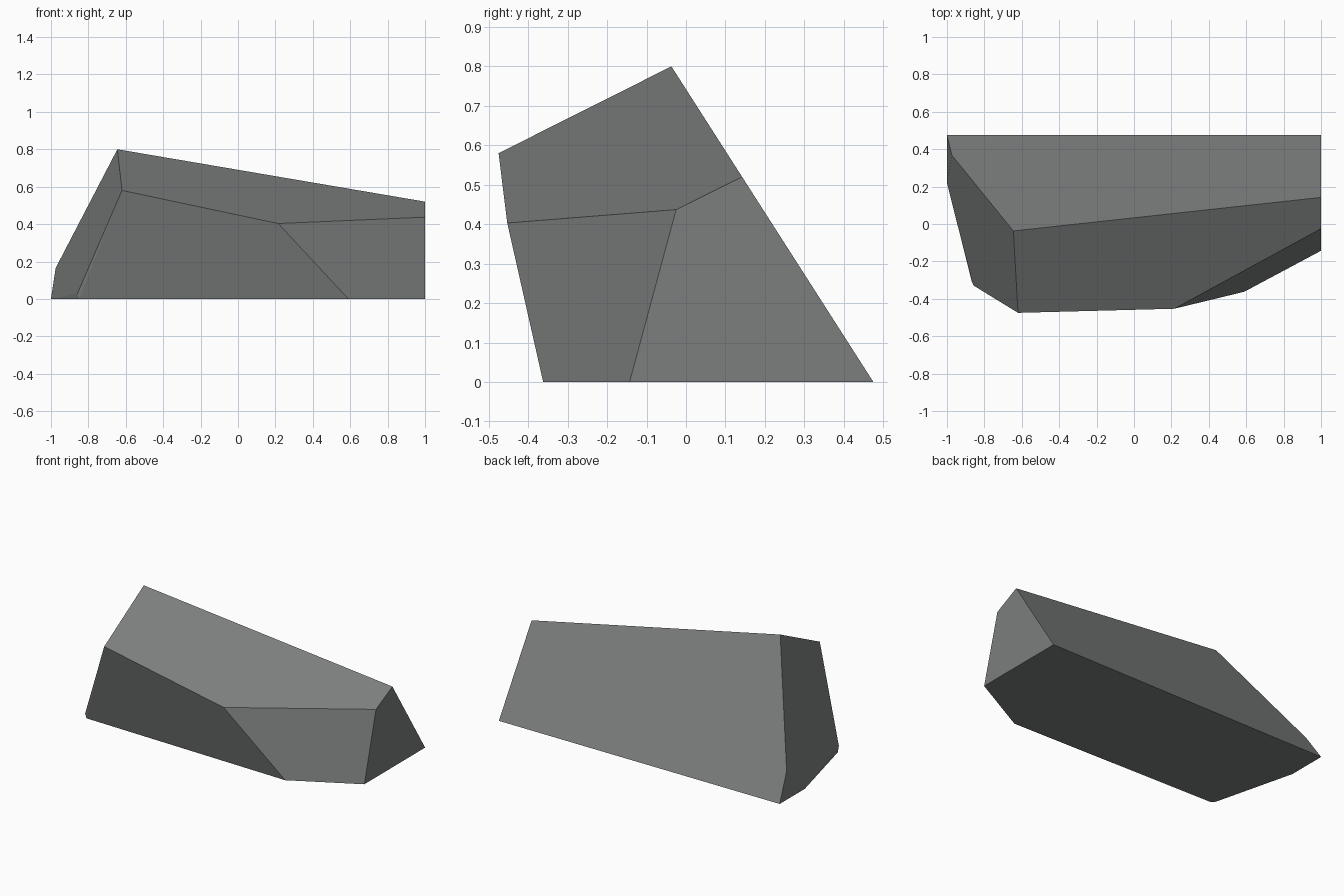
import bpy, bmesh, math

if "Cube" in bpy.data.objects:
    bpy.data.objects.remove(bpy.data.objects["Cube"])

stone = bpy.data.materials.new("stone grey")
stone.diffuse_color = (0.20, 0.21, 0.207, 1)
stone.use_nodes = True
stone.node_tree.nodes["Principled BSDF"].inputs["Base Color"].default_value = stone.diffuse_color

# Sloping back plane: y falls as z rises
def on_back(x, z):
    return (x, 0.475 - 0.64 * z, z)

# Corners of the faceted boulder
corners = [
    on_back(-0.645, 0.80), on_back(1, 0.52), on_back(-0.975, 0.165),   # back
    on_back(-1, 0), on_back(1, 0),
    (-0.62, -0.475, 0.58), (0.215, -0.453, 0.403), (1, -0.025, 0.437),  # front ridge
    (0.59, -0.362, 0), (1, -0.143, 0),                                  # front foot
    (-1, 0.22, 0), (-0.868, -0.305, 0), (-0.85, -0.327, 0), (-0.858, -0.329, 0.03),
]

# Convex hull, then merge the coplanar triangles into flat facets
bm = bmesh.new()
for c in corners:
    bm.verts.new(c)
bmesh.ops.convex_hull(bm, input=bm.verts[:])
bmesh.ops.dissolve_limit(bm, angle_limit=math.radians(3), verts=bm.verts[:], edges=bm.edges[:])
bmesh.ops.recalc_face_normals(bm, faces=bm.faces[:])
mesh = bpy.data.meshes.new("boulder")
bm.to_mesh(mesh)
bm.free()
mesh.materials.append(stone)
boulder = bpy.data.objects.new("boulder", mesh)
bpy.context.collection.objects.link(boulder)
